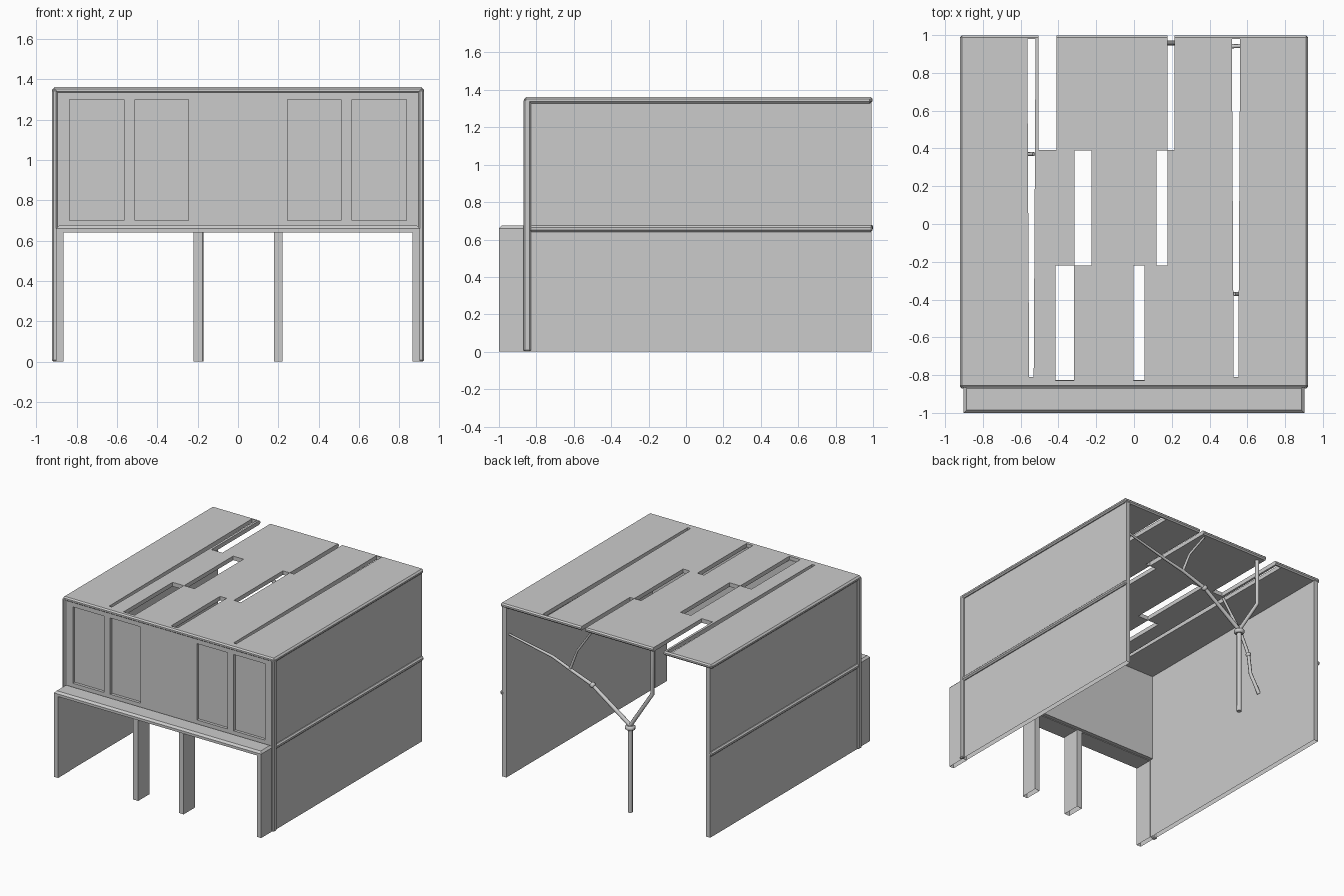
import bpy, bmesh
from mathutils import Vector

if "Cube" in bpy.data.objects:
    bpy.data.objects.remove(bpy.data.objects["Cube"])


def finish(name, bm):
    bmesh.ops.recalc_face_normals(bm, faces=bm.faces)
    me = bpy.data.meshes.new(name)
    bm.to_mesh(me)
    bm.free()
    ob = bpy.data.objects.new(name, me)
    bpy.context.collection.objects.link(ob)
    return ob


def prism(name, pts, z0, z1):
    bm = bmesh.new()
    lo = [bm.verts.new((x, y, z0)) for x, y in pts]
    hi = [bm.verts.new((x, y, z1)) for x, y in pts]
    bm.faces.new(lo)
    bm.faces.new(hi)
    for i in range(len(pts)):
        j = (i + 1) % len(pts)
        bm.faces.new((lo[i], lo[j], hi[j], hi[i]))
    return finish(name, bm)


def box(name, x0, x1, y0, y1, z0, z1, chamfer=0.0, top_only=False, open_base=False):
    x0, x1 = sorted((x0, x1))
    ob = prism(name, [(x0, y0), (x1, y0), (x1, y1), (x0, y1)], z0, z1)
    if chamfer or open_base:
        bm = bmesh.new()
        bm.from_mesh(ob.data)
        if open_base:
            low = [f for f in bm.faces if all(v.co.z < z0 + 1e-5 for v in f.verts)]
            bmesh.ops.delete(bm, geom=low, context='FACES_ONLY')
        if chamfer:
            edges = [e for e in bm.edges
                     if not top_only or all(v.co.z > z1 - 1e-5 for v in e.verts)]
            bmesh.ops.bevel(bm, geom=edges, offset=chamfer, segments=1, affect='EDGES')
        bm.to_mesh(ob.data)
        bm.free()
    return ob


def cut(target, cutters):
    for c in cutters:
        c.hide_render = True
        m = target.modifiers.new("cut", 'BOOLEAN')
        m.operation, m.solver, m.object = 'DIFFERENCE', 'EXACT', c
    dg = bpy.context.evaluated_depsgraph_get()
    me = bpy.data.meshes.new_from_object(target.evaluated_get(dg))
    target.modifiers.clear()
    target.data = me
    for c in cutters:
        bpy.data.objects.remove(c)


def tube(name, pts, radii):
    cu = bpy.data.curves.new(name, 'CURVE')
    cu.dimensions = '3D'
    cu.bevel_depth = 1.0
    cu.bevel_resolution = 2
    cu.use_fill_caps = True
    sp = cu.splines.new('POLY')
    sp.points.add(len(pts) - 1)
    for p, co, r in zip(sp.points, pts, radii):
        p.co = (*co, 1)
        p.radius = r
    ob = bpy.data.objects.new(name, cu)
    bpy.context.collection.objects.link(ob)
    return ob


def collar(name, co, direction, r, h):
    d = Vector(direction).normalized() * h / 2
    c = Vector(co)
    return tube(name, [c - d, c - d * .5, c + d * .5, c + d], [r * .7, r, r, r * .7])


# Roof with staggered light slots and two long tapered slits
roof = box("roof", -.92, .92, -.865, .998, 1.33, 1.362, chamfer=.01)
slots = [(-.505, -.41, .39, 1.1), (-.315, -.225, -.22, .39), (-.415, -.318, -.83, -.22),
         (.178, .215, .39, 1.1), (.118, .178, -.22, .39), (-.002, .055, -.83, -.22)]
cutters = [box("slot_cutter", x0, x1, y0 + .0005, y1 - .0005, 1.2, 1.5)
           for x0, x1, y0, y1 in slots]
for x in (-.543, .54):
    cutters.append(prism("slit_cutter", [(x - .012, -.81), (x + .012, -.81),
                                         (x + .022, .98), (x - .022, .98)], 1.2, 1.5))
cut(roof, cutters)

# Upper front wall with four recessed window panels
front = box("front_wall", -.905, .905, -.86, -.825, .645, 1.335)
cut(front, [box("panel_cutter", x0 * s, x1 * s, -.95, -.838, .70, 1.30)
            for s in (-1, 1) for x0, x1 in ((.245, .51), (.565, .835))])

# Porch slab and its two pillars
box("porch_slab", -.902, .902, -1, -.855, .64, .675, chamfer=.015, top_only=True)
for name, x0, x1 in (("left_pillar", -.22, -.175), ("right_pillar", .178, .22)):
    box(name, x0, x1, -.99, -.85, 0, .645, open_base=True)

# Side walls, porch ends and edge trims
for side, s in (("left", -1), ("right", 1)):
    box(side + "_wall", .868 * s, .905 * s, -.85, .992, 0, 1.335, open_base=True)
    box(side + "_porch_end", .865 * s, .902 * s, -1, -.85, 0, .642, open_base=True)
    box(side + "_top_trim", .895 * s, .922 * s, -.865, .992, 1.328, 1.36, chamfer=.01)
    box(side + "_middle_trim", .895 * s, .922 * s, -.84, .998, .64, .674, chamfer=.01)
    box(side + "_corner_post", .895 * s, .922 * s, -.87, -.83, 0, 1.35, chamfer=.008)

# Branching column at the open back
node = (-.188, .96, .68)
tube("tree_column", [(-.188, .96, 0), node], [.018, .018])
collar("column_collar", (-.188, .96, .665), (0, 0, 1), .039, .035)
elbow = (.14, .96, .91)
tube("short_branch", [node, (-.37, .945, .97), (-.37, .945, 1.335)], [.015] * 3)
tube("long_branch", [node, elbow, (.34, .955, .98), (.50, .94, 1.03), (.88, .955, 1.115)],
     [.016, .014, .012, .011, .008])
collar("branch_collar", elbow, (.33, 0, .2), .022, .03)
tube("upper_twig", [(.34, .955, .98), (.278, .955, 1.14), (.14, .96, 1.335)],
     [.011, .009, .008])

# Wall branches, one on each side, turned half round
for side, s in (("left", 1), ("right", -1)):
    pts = [(x * s, .37 * s, z) for x, z in
           ((-.87, .66), (-.79, .80), (-.77, .95), (-.70, 1.10), (-.53, 1.335))]
    tube(side + "_wall_branch", pts, [.014, .013, .013, .012, .01])
    collar(side + "_wall_branch_collar", pts[2], (.07 * s, 0, .15), .02, .025)
